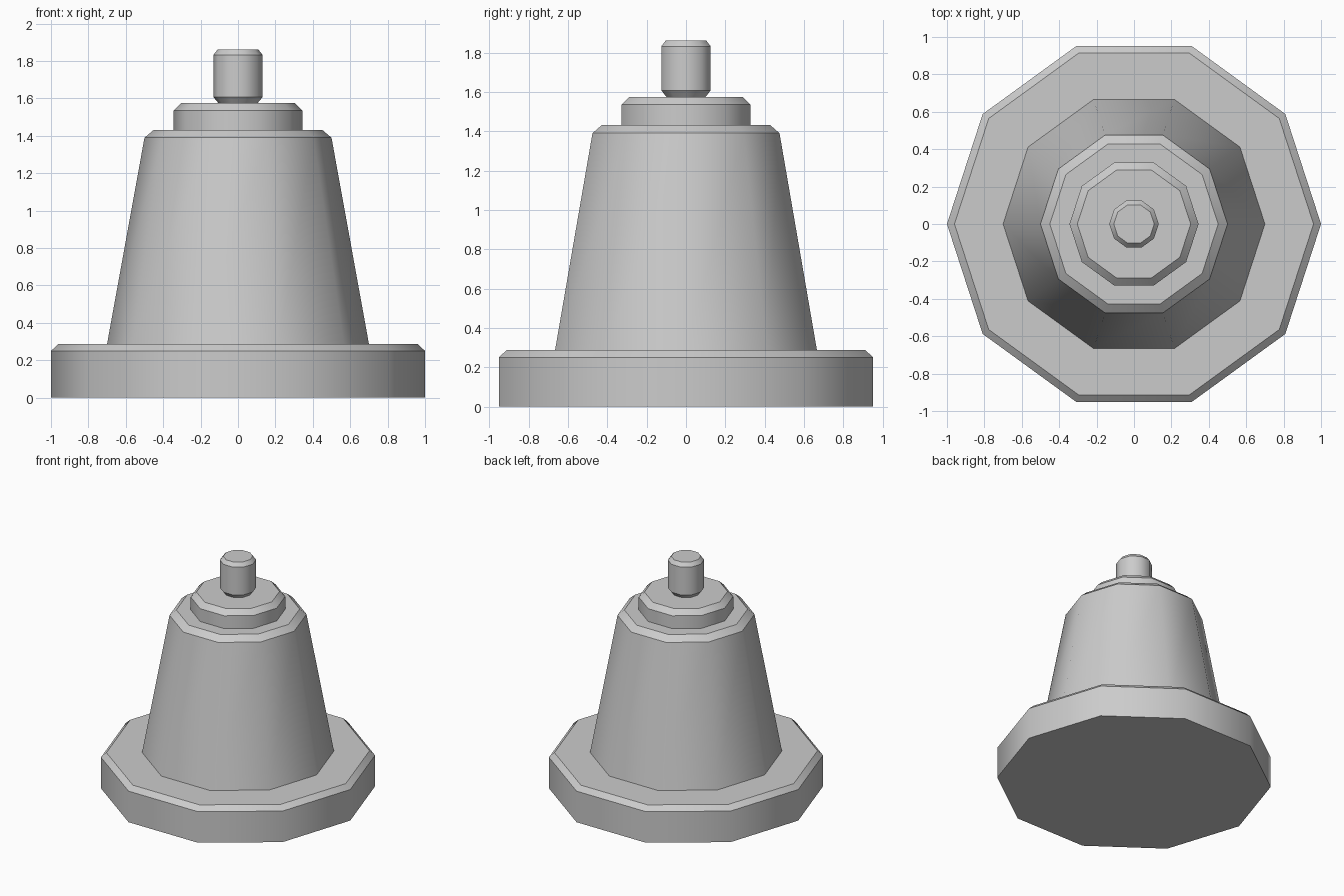
import bpy
import bmesh
from math import cos, sin, tau

if "Cube" in bpy.data.objects:
    bpy.data.objects.remove(bpy.data.objects["Cube"])

SIDES = 10


def turned_part(name, profile):
    """Closed ten-sided turning from (radius, height) points, bottom to top."""
    bm = bmesh.new()
    rings = [[bm.verts.new((r * cos(tau * i / SIDES), r * sin(tau * i / SIDES), z))
              for i in range(SIDES)] for r, z in profile]
    bm.faces.new(rings[0][::-1])
    bm.faces.new(rings[-1])
    for low, high in zip(rings, rings[1:]):
        for i in range(SIDES):
            j = (i + 1) % SIDES
            face = bm.faces.new((low[i], low[j], high[j], high[i]))
            face.smooth = True
    # Keep the rims crisp, shade smoothly around the sides
    for ring in rings:
        for i in range(SIDES):
            bm.edges.get((ring[i], ring[(i + 1) % SIDES])).smooth = False
    mesh = bpy.data.meshes.new(name)
    bm.to_mesh(mesh)
    bm.free()
    obj = bpy.data.objects.new(name, mesh)
    bpy.context.collection.objects.link(obj)
    return obj


# Wide foot with chamfered rim
turned_part("base_flange", [(1.0, 0), (1.0, 0.25), (0.96, 0.287)])
# Tapered main body
turned_part("tapered_body", [(0.70, 0.287), (0.50, 1.39), (0.45, 1.432)])
# Collar on top of the body
turned_part("top_collar", [(0.345, 1.432), (0.345, 1.535), (0.303, 1.575)])
# Small knob, chamfered at both ends
turned_part("top_knob", [(0.105, 1.575), (0.132, 1.608), (0.132, 1.832), (0.108, 1.862)])
